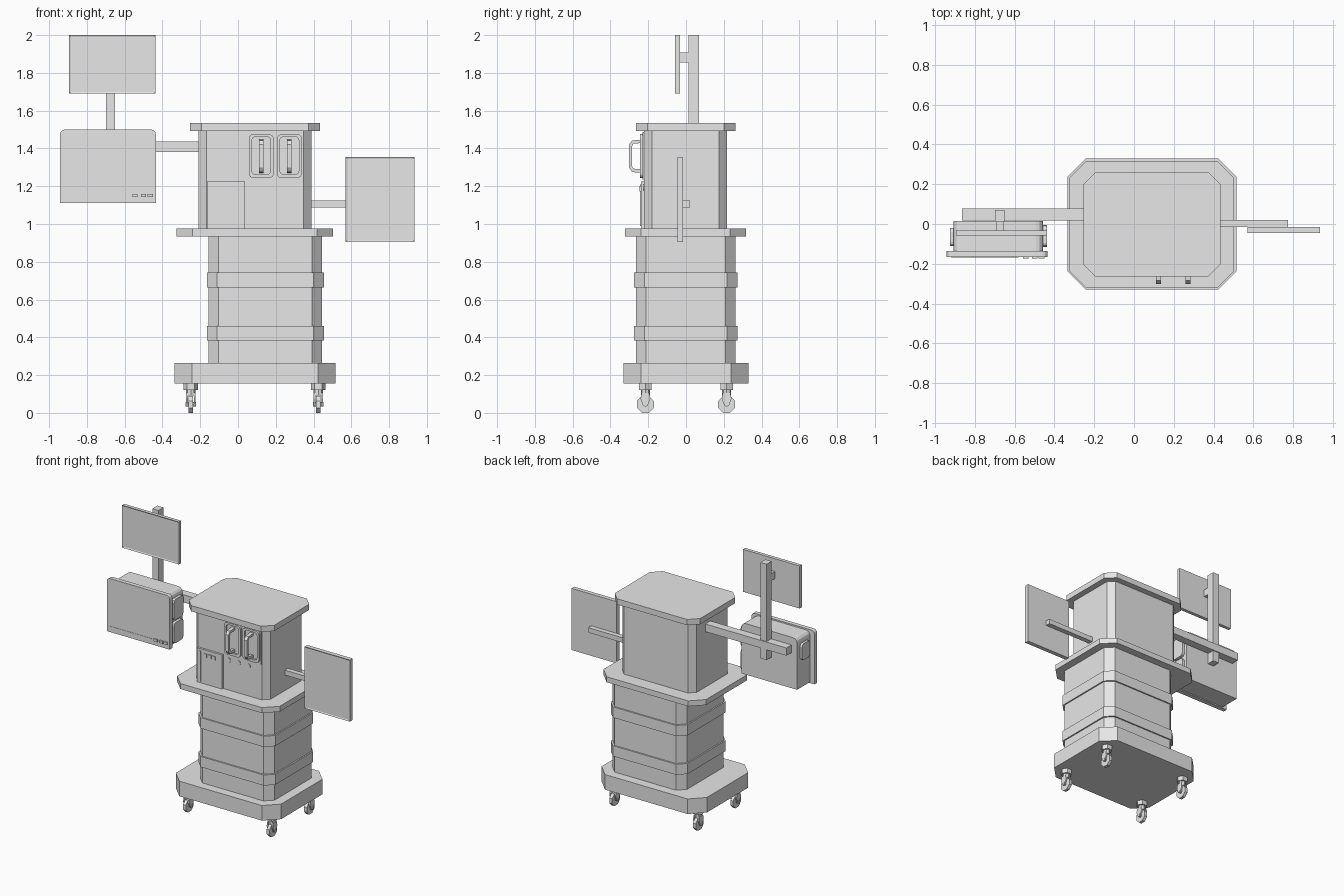
import bpy
import bmesh
import math
from mathutils import Vector

cube = bpy.data.objects.get("Cube")
if cube:
    bpy.data.objects.remove(cube, do_unlink=True)

GREY = (0.8, 0.8, 0.8, 1.0)
mat = bpy.data.materials.new("light grey")
mat.use_nodes = True
mat.diffuse_color = GREY
mat.node_tree.nodes["Principled BSDF"].inputs["Base Color"].default_value = GREY


def finish(name, bm):
    bmesh.ops.recalc_face_normals(bm, faces=bm.faces)
    mesh = bpy.data.meshes.new(name)
    bm.to_mesh(mesh)
    bm.free()
    mesh.materials.append(mat)
    obj = bpy.data.objects.new(name, mesh)
    bpy.context.collection.objects.link(obj)
    return obj


def prism(name, points, axis, a, b):
    """Extrude a 2D outline along an axis from a to b."""
    place = {"x": lambda u, v, w: (w, u, v),
             "y": lambda u, v, w: (u, w, v),
             "z": lambda u, v, w: (u, v, w)}[axis]
    bm = bmesh.new()
    face = bm.faces.new([bm.verts.new(place(u, v, a)) for u, v in points])
    out = bmesh.ops.extrude_face_region(bm, geom=[face])
    moved = [g for g in out["geom"] if isinstance(g, bmesh.types.BMVert)]
    bmesh.ops.translate(bm, verts=moved, vec=Vector(place(0, 0, b - a)))
    return finish(name, bm)


def corners(u0, u1, v0, v1, cut, steps=1, bottom=True):
    """Rectangle outline whose corners are cut or rounded."""
    pts = []
    spots = [(u1, v1, -1, -1, 0), (u0, v1, 1, -1, 90),
             (u0, v0, 1, 1, 180), (u1, v0, -1, 1, 270)]
    for u, v, su, sv, start in spots:
        if sv > 0 and not bottom:
            pts.append((u, v))
            continue
        for i in range(steps + 1):
            t = math.radians(start + 90 * i / steps)
            pts.append((u + su * cut + cut * math.cos(t),
                        v + sv * cut + cut * math.sin(t)))
    return pts


def box(name, x, y, z):
    pts = [(x[0], y[0]), (x[1], y[0]), (x[1], y[1]), (x[0], y[1])]
    return prism(name, pts, "z", *z)


def slab(name, x, y, z, cut):
    return prism(name, corners(*x, *y, cut), "z", *z)


def circle(u, v, r, n, turn=0.0):
    return [(u + r * math.cos(math.tau * i / n + turn),
             v + r * math.sin(math.tau * i / n + turn)) for i in range(n)]


def screen(name, x, y, z):
    """Flat display with a sunk front face."""
    obj = box(name, x, y, z)
    bm = bmesh.new()
    bm.from_mesh(obj.data)
    front = min(bm.faces, key=lambda f: f.calc_center_median().y)
    bmesh.ops.inset_region(bm, faces=[front], thickness=0.012)
    bmesh.ops.translate(bm, verts=front.verts, vec=(0, 0.004, 0))
    bm.to_mesh(obj.data)
    bm.free()


# Cabinet: base, column with bands, shelf, upper housing, top
slab("base", (-0.335, 0.515), (-0.33, 0.33), (0.155, 0.265), 0.092)
slab("lower_column", (-0.155, 0.445), (-0.265, 0.262), (0.265, 0.935), 0.053)
for name, z in (("lower_band", (0.383, 0.46)), ("upper_band", (0.665, 0.743))):
    slab(name, (-0.165, 0.455), (-0.275, 0.272), z, 0.055)
slab("shelf", (-0.325, 0.503), (-0.322, 0.318), (0.935, 0.975), 0.085)
slab("upper_housing", (-0.21, 0.39), (-0.223, 0.218), (0.975, 1.495), 0.042)
slab("top_plate", (-0.255, 0.435), (-0.265, 0.262), (1.493, 1.535), 0.062)

# Casters
for side, cx in (("right", -0.25), ("left", 0.425)):
    for end, cy in (("front", -0.215), ("back", 0.215)):
        tag = side + "_" + end
        prism(tag + "_caster_plate", circle(cx, cy, 0.038, 6), "z", 0.122, 0.156)
        prism(tag + "_caster_neck", circle(cx, cy, 0.024, 8), "z", 0.092, 0.123)
        fork = [(cy - 0.013, 0.04), (cy + 0.013, 0.04), (cy + 0.026, 0.075),
                (cy + 0.02, 0.105), (cy - 0.02, 0.105), (cy - 0.026, 0.075)]
        for s in (-1, 1):
            a = cx + s * 0.016
            prism(tag + "_caster_fork", fork, "x", a, a + s * 0.009)
        prism(tag + "_caster_wheel", circle(cy, 0.045, 0.0485, 8, math.pi / 8),
              "x", cx - 0.011, cx + 0.011)
        prism(tag + "_caster_axle", circle(cy, 0.045, 0.012, 8),
              "x", cx - 0.028, cx + 0.028)

# Upper front panel with two framed pockets and pull handles
box("gauge_panel", (0.042, 0.348), (-0.229, -0.2), (1.235, 1.488))
for cx in (0.123, 0.272):
    outer = corners(cx - 0.066, cx + 0.066, 1.243, 1.476, 0.025, 4)
    inner = corners(cx - 0.05, cx + 0.05, 1.262, 1.462, 0.02, 4)
    bm = bmesh.new()
    rings = [[bm.verts.new((u, y, v)) for u, v in pts]
             for pts, y in ((outer, -0.225), (outer, -0.243),
                            (inner, -0.243), (inner, -0.23))]
    n = len(outer)
    for a, b in zip(rings, rings[1:]):
        for i in range(n):
            bm.faces.new((a[i], a[(i + 1) % n], b[(i + 1) % n], b[i]))
    finish("pocket_frame", bm)
    grip = [(-0.225, 1.27), (-0.285, 1.275), (-0.302, 1.30), (-0.302, 1.42),
            (-0.285, 1.442), (-0.225, 1.448), (-0.225, 1.43), (-0.278, 1.425),
            (-0.287, 1.41), (-0.287, 1.31), (-0.278, 1.293), (-0.225, 1.288)]
    prism("pull_handle", grip, "x", cx - 0.012, cx + 0.012)
for cx in (0.08, 0.16, 0.24):
    prism("round_socket", circle(cx, 1.195, 0.018, 12), "y", -0.227, -0.22)

# Lower front panel with a strip and three buttons
box("control_panel", (-0.165, 0.038), (-0.238, -0.2), (0.976, 1.225))
box("control_strip", (-0.147, -0.131), (-0.243, -0.23), (0.99, 1.21))
for cx in (-0.095, -0.06, -0.027):
    box("control_button", (cx - 0.012, cx + 0.012), (-0.245, -0.23), (1.173, 1.2))

# Right side: arm, post and upper screen
box("right_arm", (-0.865, -0.2), (0.018, 0.077), (1.38, 1.436))
box("screen_post", (-0.7, -0.65), (0.012, 0.07), (1.3, 2.0))
box("screen_mount", (-0.695, -0.655), (-0.036, 0.02), (1.855, 1.907))
screen("upper_screen", (-0.895, -0.437), (-0.058, -0.033), (1.69, 2.0))

# Monitor unit hanging from the arm
prism("monitor_body", corners(-0.907, -0.457, 1.118, 1.49, 0.035, 3, False),
      "y", -0.137, 0.014)
prism("monitor_face", corners(-0.942, -0.435, 1.11, 1.5, 0.025, 3, False),
      "y", -0.166, -0.135)
prism("right_side_grip", corners(-0.11, -0.02, 1.32, 1.44, 0.02, 3),
      "x", -0.924, -0.9)
for z in ((1.13, 1.28), (1.3, 1.45)):
    prism("left_side_module", corners(-0.115, -0.005, *z, 0.02, 2),
          "x", -0.46, -0.437)
box("monitor_groove_strip", (-0.92, -0.58), (-0.168, -0.165), (1.15, 1.153))
for x in (-0.545, -0.5, -0.465):
    box("monitor_button", (x - 0.014, x + 0.014), (-0.174, -0.16), (1.142, 1.16))

# Left side: arm and large screen
box("left_arm", (0.37, 0.775), (-0.016, 0.02), (1.088, 1.124))
screen("side_screen", (0.57, 0.935), (-0.046, -0.015), (0.905, 1.355))
